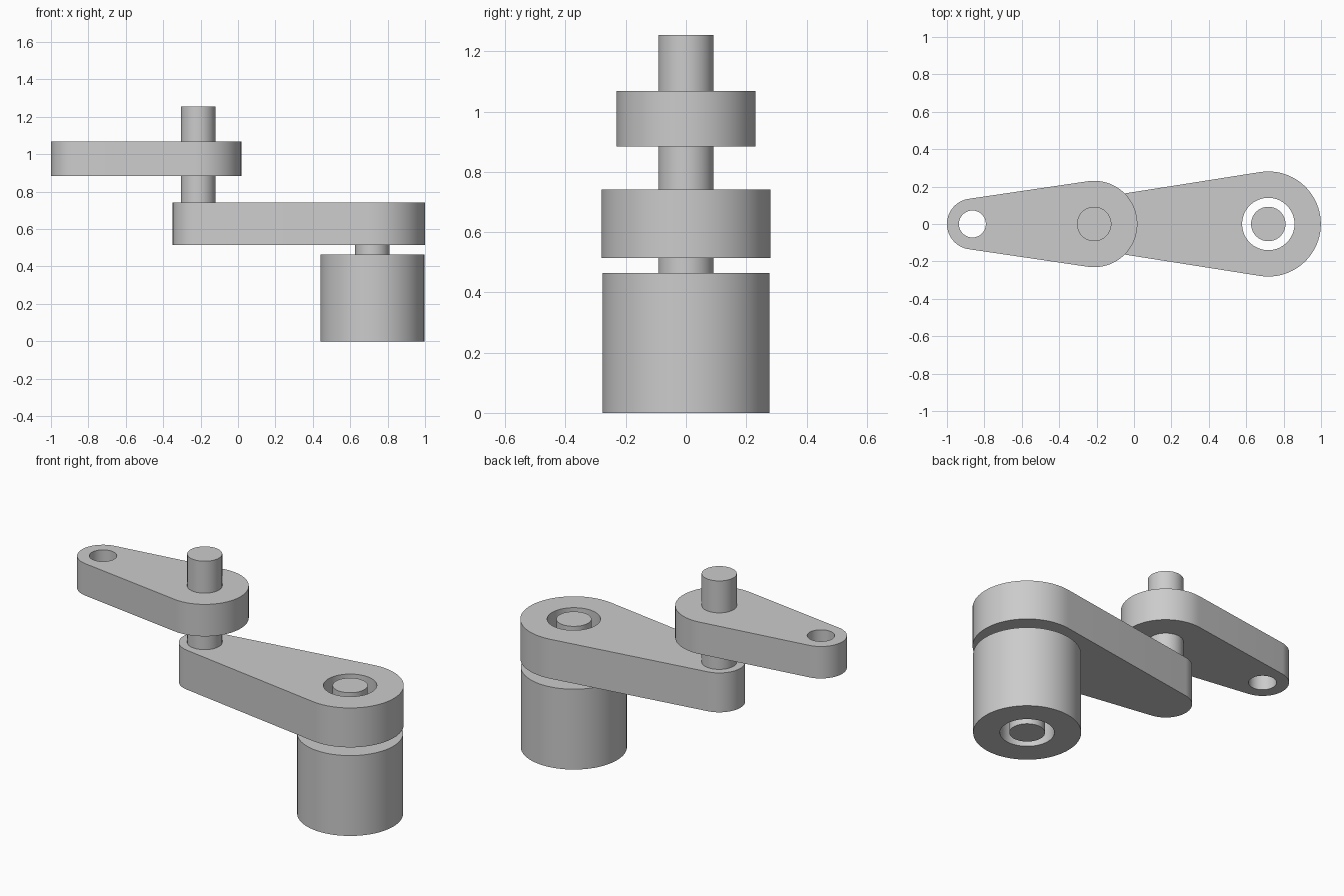
import bpy
import bmesh
from math import acos, cos, sin, pi

if "Cube" in bpy.data.objects:
    bpy.data.objects.remove(bpy.data.objects["Cube"], do_unlink=True)

GREY = (0.6, 0.6, 0.6, 1.0)
metal = bpy.data.materials.new("plain_grey")
metal.use_nodes = True
metal.diffuse_color = GREY
metal.node_tree.nodes["Principled BSDF"].inputs["Base Color"].default_value = GREY


def arc(cx, radius, start, end, steps):
    """Points along an arc centred on the x axis."""
    angles = [start + (end - start) * i / steps for i in range(steps + 1)]
    return [(cx + radius * cos(a), radius * sin(a)) for a in angles]


def circle(cx, radius):
    return arc(cx, radius, 0, 2 * pi, 80)[:-1]


def tapered(big_x, big_r, small_x, small_r):
    """Two round ends joined by straight tangent sides."""
    t = acos((small_r - big_r) / (big_x - small_x))
    return (arc(big_x, big_r, -t, t, 44)
            + arc(small_x, small_r, t, 2 * pi - t, 36))


def extrude_part(name, loops, bottom, top):
    """Fill the outline, leaving inner loops open, and extrude it upward."""
    bm = bmesh.new()
    edges = []
    for loop in loops:
        verts = [bm.verts.new((x, y, bottom)) for x, y in loop]
        edges += [bm.edges.new((v, verts[i - 1])) for i, v in enumerate(verts)]
    if len(loops) == 1:
        bm.faces.new(verts)
    else:
        bmesh.ops.triangle_fill(bm, edges=edges, use_beauty=True)
    raised = bmesh.ops.extrude_face_region(bm, geom=bm.faces[:], use_keep_orig=True)
    bmesh.ops.translate(bm, vec=(0, 0, top - bottom),
                        verts=[g for g in raised["geom"] if isinstance(g, bmesh.types.BMVert)])
    bmesh.ops.recalc_face_normals(bm, faces=bm.faces[:])
    mesh = bpy.data.meshes.new(name)
    bm.to_mesh(mesh)
    bm.free()
    mesh.materials.append(metal)
    obj = bpy.data.objects.new(name, mesh)
    bpy.context.collection.objects.link(obj)
    bpy.ops.object.select_all(action='DESELECT')
    obj.select_set(True)
    bpy.context.view_layer.objects.active = obj
    bpy.ops.object.shade_smooth_by_angle(angle=pi / 6)


# Joint axes along x
BASE_X, ELBOW_X, TIP_X = 0.718, -0.213, -0.864
PIN_R, BORE_R = 0.092, 0.14
ARM_BOTTOM, ARM_TOP = 0.514, 0.742

# Hollow base with a pin running up through the lower arm
extrude_part("base_drum", [circle(BASE_X, 0.278), circle(BASE_X, BORE_R)], 0, 0.465)
extrude_part("base_pin", [circle(BASE_X, PIN_R)], 0, ARM_TOP)

# Lower arm with a clearance bore around the base pin
extrude_part("lower_arm", [tapered(BASE_X, 0.281, ELBOW_X, 0.136),
                           circle(BASE_X, BORE_R)], ARM_BOTTOM, ARM_TOP)

# Elbow shaft through both arms
extrude_part("elbow_shaft", [circle(ELBOW_X, PIN_R)], ARM_BOTTOM + 0.001, 1.254)

# Upper arm with a hole at its tip
extrude_part("upper_arm", [tapered(ELBOW_X, 0.231, TIP_X, 0.136),
                           circle(TIP_X, 0.072)], 0.884, 1.069)
